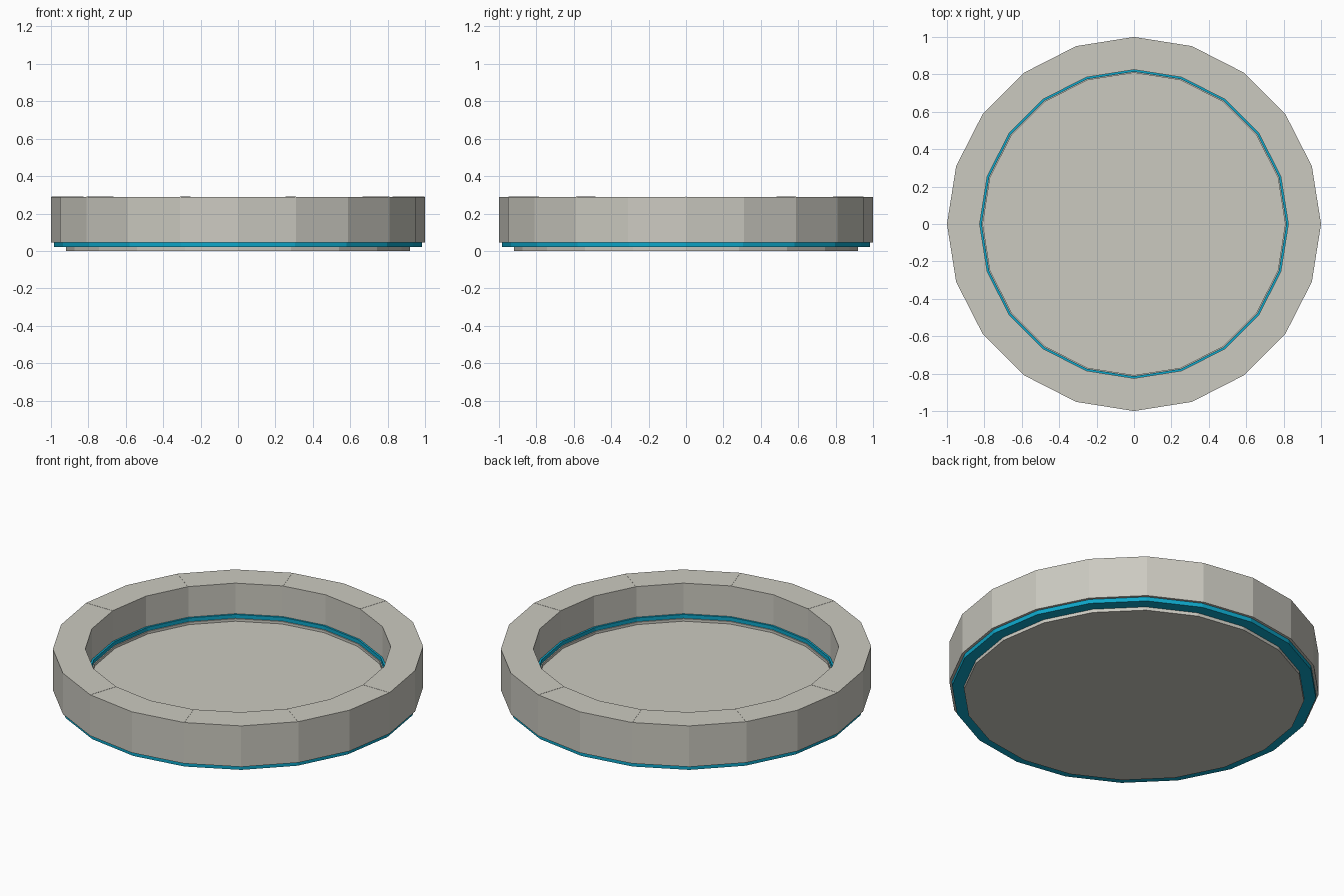
import bpy, bmesh, math

if "Cube" in bpy.data.objects:
    bpy.data.objects.remove(bpy.data.objects["Cube"])

SIDES = 20


def material(name, rgb):
    m = bpy.data.materials.new(name)
    m.diffuse_color = (*rgb, 1)
    m.use_nodes = True
    m.node_tree.nodes["Principled BSDF"].inputs["Base Color"].default_value = m.diffuse_color
    return m


stone = material("warm grey", (0.60, 0.59, 0.53))
teal = material("teal", (0.004, 0.38, 0.58))


def finish(name, bm, mat):
    bmesh.ops.recalc_face_normals(bm, faces=bm.faces)
    me = bpy.data.meshes.new(name)
    bm.to_mesh(me)
    bm.free()
    me.materials.append(mat)
    ob = bpy.data.objects.new(name, me)
    bpy.context.collection.objects.link(ob)
    return ob


def ring(name, r_in, r_out, z_in, z_out, z_top, mat):
    """Faceted ring; the inner and outer walls may end at different heights."""
    profile = [(r_in, z_in), (r_out, z_out), (r_out, z_top), (r_in, z_top)]
    bm = bmesh.new()
    loops = []
    for r, z in profile:
        loops.append([bm.verts.new((r * math.cos(math.tau * i / SIDES),
                                    r * math.sin(math.tau * i / SIDES), z))
                      for i in range(SIDES)])
    for a, b in zip(loops, loops[1:] + loops[:1]):
        for i in range(SIDES):
            j = (i + 1) % SIDES
            bm.faces.new((a[i], a[j], b[j], b[i]))
    return finish(name, bm, mat)


def disc(name, r, z0, z1, mat):
    bm = bmesh.new()
    low = [bm.verts.new((r * math.cos(math.tau * i / SIDES),
                         r * math.sin(math.tau * i / SIDES), z0)) for i in range(SIDES)]
    face = bm.faces.new(low)
    top = bmesh.ops.extrude_face_region(bm, geom=[face], use_keep_orig=True)["geom"]
    bmesh.ops.translate(bm, vec=(0, 0, z1 - z0),
                        verts=[v for v in top if isinstance(v, bmesh.types.BMVert)])
    return finish(name, bm, mat)


# Base plate, basin floor and the low lip round the floor
disc("base_plate", 0.92, 0.0, 0.022, stone)
disc("basin_floor", 0.812, 0.02, 0.07, stone)
ring("floor_lip", 0.808, 0.83, 0.06, 0.06, 0.085, stone)

# Teal band, showing under the wall outside and as a thin ledge inside
ring("teal_band", 0.814, 0.985, 0.02, 0.02, 0.107, teal)

# Stone wall
ring("basin_wall", 0.825, 1.0, 0.045, 0.045, 0.289, stone)

# Ten fine joints across the top of the wall
for k in range(10):
    bm = bmesh.new()
    bmesh.ops.create_cube(bm, size=1)
    for v in bm.verts:
        v.co = (0.912 + v.co.x * 0.172, v.co.y * 0.005, 0.2885 + v.co.z * 0.003)
    ob = finish("wall_joint", bm, stone)
    ob.rotation_euler.z = math.tau * k / 10
